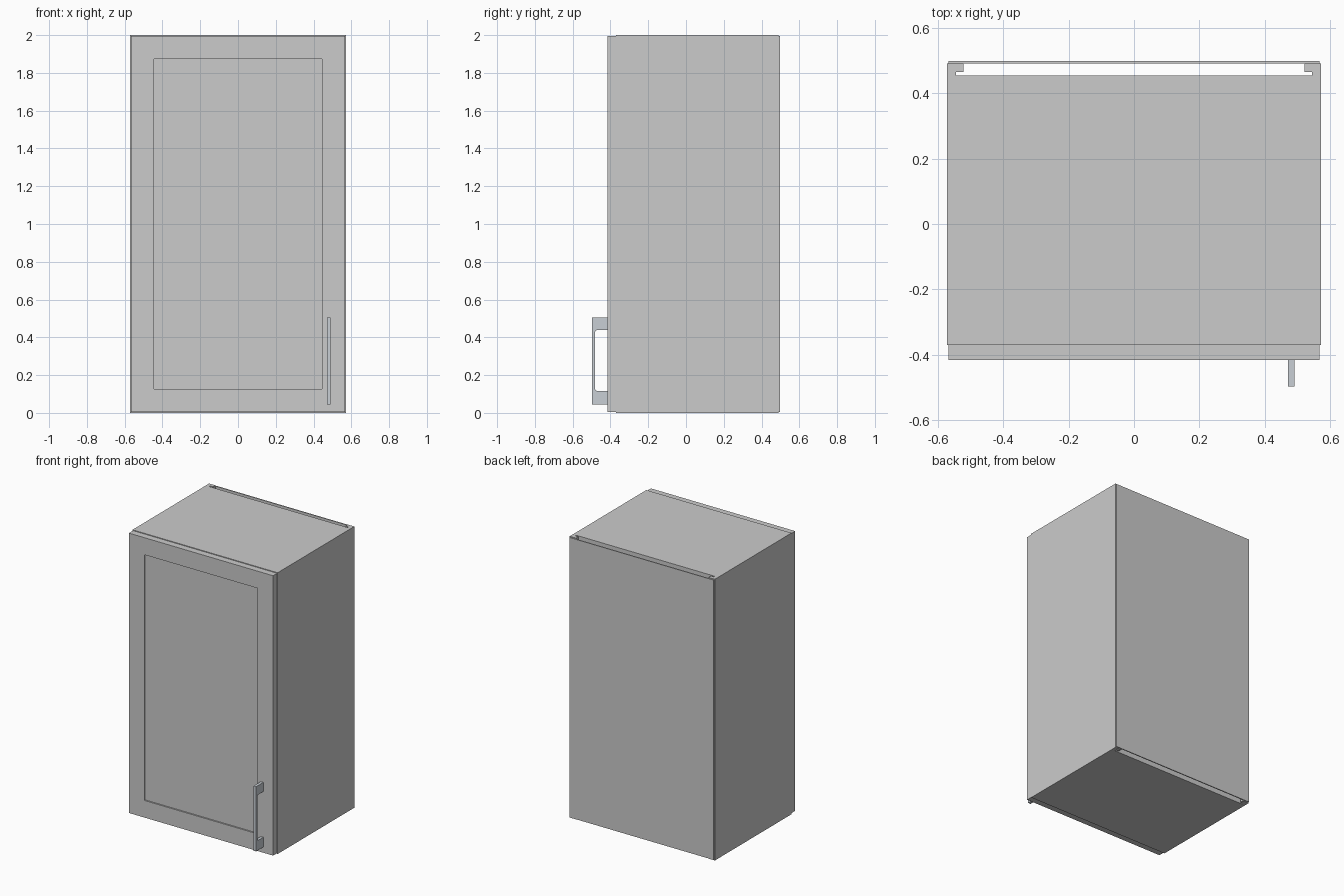
import bpy, bmesh, math

if "Cube" in bpy.data.objects:
    bpy.data.objects.remove(bpy.data.objects["Cube"])


def new_object(name, bm):
    bmesh.ops.recalc_face_normals(bm, faces=bm.faces)
    mesh = bpy.data.meshes.new(name)
    bm.to_mesh(mesh)
    bm.free()
    obj = bpy.data.objects.new(name, mesh)
    bpy.context.collection.objects.link(obj)
    return obj


def box_mesh(x0, x1, y0, y1, z0, z1):
    bm = bmesh.new()
    bmesh.ops.create_cube(bm, size=1)
    for v in bm.verts:
        v.co.x = x1 if v.co.x > 0 else x0
        v.co.y = y1 if v.co.y > 0 else y0
        v.co.z = z1 if v.co.z > 0 else z0
    return bm


def prism(name, points, offset):
    bm = bmesh.new()
    face = bm.faces.new([bm.verts.new(p) for p in points])
    ext = bmesh.ops.extrude_face_region(bm, geom=[face])
    verts = [g for g in ext["geom"] if isinstance(g, bmesh.types.BMVert)]
    bmesh.ops.translate(bm, verts=verts, vec=offset)
    return new_object(name, bm)


W, T, F, B = 0.571, 0.05, -0.37, 0.491   # half width, board thickness, front, back
IN = W - T

# Side boards with a narrow groove near the back edge
for side, s in (("left", -1), ("right", 1)):
    profile = [(W, F), (W, B), (IN, B), (IN, 0.465), (0.544, 0.465),
               (0.544, 0.454), (IN, 0.454), (IN, F)]
    prism(side + "_side", [(s * x, y, 0) for x, y in profile], (0, 0, 2))

# Top and bottom boards stop short of the back
for name, z in (("bottom_board", 0), ("top_board", 2 - T)):
    new_object(name, box_mesh(-IN, IN, F, 0.454, z, z + T))

# Thin back panel
new_object("back_panel", box_mesh(-0.567, 0.567, B, 0.498, 0.005, 1.995))

# Door with a recessed centre panel
bm = box_mesh(-0.567, 0.567, -0.416, F, 0.005, 1.995)
front = min(bm.faces, key=lambda f: f.calc_center_median().y)
bmesh.ops.inset_region(bm, faces=[front], thickness=0.172)
bmesh.ops.inset_region(bm, faces=[front], thickness=0, depth=-0.01)
for v in front.verts:
    v.co.y = -0.406
new_object("door", bm)

# Bow handle: C profile with rounded inner corners
X0, X1, R = 0.47, 0.49, 0.015
outline = [(-0.416, 0.045), (-0.497, 0.045), (-0.497, 0.505),
           (-0.416, 0.505), (-0.416, 0.44)]
for cz, start in ((0.44 - R, 90), (0.115 + R, 180)):
    for i in range(6):
        a = math.radians(start + i * 18)
        outline.append((-0.482 + R + R * math.cos(a), cz + R * math.sin(a)))
outline.append((-0.416, 0.115))
handle = prism("handle", [(X0, y, z) for y, z in outline], (X1 - X0, 0, 0))
metal = bpy.data.materials.new("handle_metal")
metal.diffuse_color = (0.58, 0.62, 0.66, 1)
metal.use_nodes = True
metal.node_tree.nodes["Principled BSDF"].inputs["Base Color"].default_value = metal.diffuse_color
handle.data.materials.append(metal)
